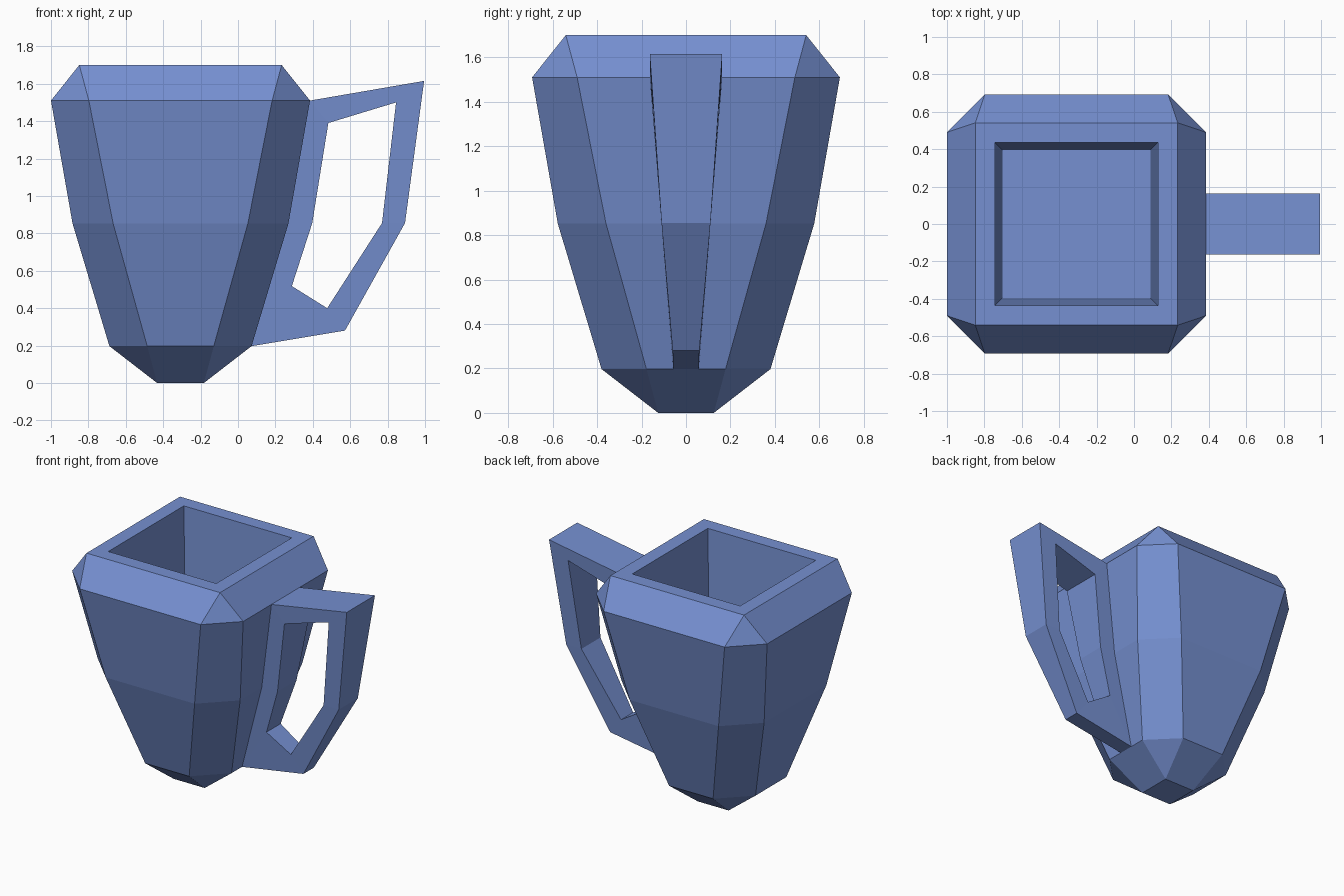
import bpy, bmesh

cube = bpy.data.objects.get("Cube")
if cube:
    bpy.data.objects.remove(cube, do_unlink=True)

blue = bpy.data.materials.new("soft_blue")
blue.use_nodes = True
colour = (0.18, 0.28, 0.64, 1)
blue.diffuse_color = colour
blue.node_tree.nodes["Principled BSDF"].inputs["Base Color"].default_value = colour

CENTRE_X = -0.3075


def finish(name, bm):
    """Weld, orient and link a flat-shaded part."""
    bmesh.ops.remove_doubles(bm, verts=bm.verts[:], dist=0.0005)
    bmesh.ops.recalc_face_normals(bm, faces=bm.faces[:])
    mesh = bpy.data.meshes.new(name)
    bm.to_mesh(mesh)
    bm.free()
    mesh.materials.append(blue)
    obj = bpy.data.objects.new(name, mesh)
    bpy.context.collection.objects.link(obj)
    return obj


def ring(bm, half, flat, z):
    """Square ring with cut corners; flat == half gives a plain square."""
    pts = [(half, -flat), (half, flat), (flat, half), (-flat, half),
           (-half, flat), (-half, -flat), (-flat, -half), (flat, -half)]
    return [bm.verts.new((CENTRE_X + x, y, z)) for x, y in pts]


# Cup: outer wall from the foot to the rim, then down into the cavity
bm = bmesh.new()
profile = [(0.125, 0.125, 0), (0.38, 0.178, 0.197), (0.577, 0.36, 0.852),
           (0.6925, 0.49, 1.51), (0.541, 0.541, 1.7),
           (0.437, 0.437, 1.7), (0.395, 0.395, 0.87)]
rings = [ring(bm, *level) for level in profile]
for low, high in zip(rings, rings[1:]):
    for i in range(8):
        j = (i + 1) % 8
        bm.faces.new((low[i], low[j], high[j], high[i]))
bm.faces.new(rings[0])
bm.faces.new(rings[-1])
finish("cup_body", bm)

# Handle: tapered loop, each point is x, z and half width
outer = [(0.0725, 0.197, 0.057), (0.572, 0.28, 0.06), (0.893, 0.855, 0.11),
         (0.995, 1.615, 0.163), (0.385, 1.51, 0.163), (0.2695, 0.852, 0.11)]
inner = [(0.288, 0.518, 0.082), (0.477, 0.4, 0.07), (0.77, 0.855, 0.11),
         (0.845, 1.5, 0.157), (0.483, 1.39, 0.153), (0.397, 0.855, 0.11)]
bm = bmesh.new()


def loop(points, side):
    return [bm.verts.new((x, side * w, z)) for x, z, w in points]


out_l, out_r = loop(outer, 1), loop(outer, -1)
in_l, in_r = loop(inner, 1), loop(inner, -1)
for i in range(6):
    j = (i + 1) % 6
    bm.faces.new((out_l[i], out_l[j], in_l[j], in_l[i]))
    bm.faces.new((out_r[i], out_r[j], in_r[j], in_r[i]))
    bm.faces.new((in_l[i], in_l[j], in_r[j], in_r[i]))
    if i < 4:  # the last two spans sit against the cup wall
        bm.faces.new((out_l[i], out_l[j], out_r[j], out_r[i]))
finish("handle", bm)
